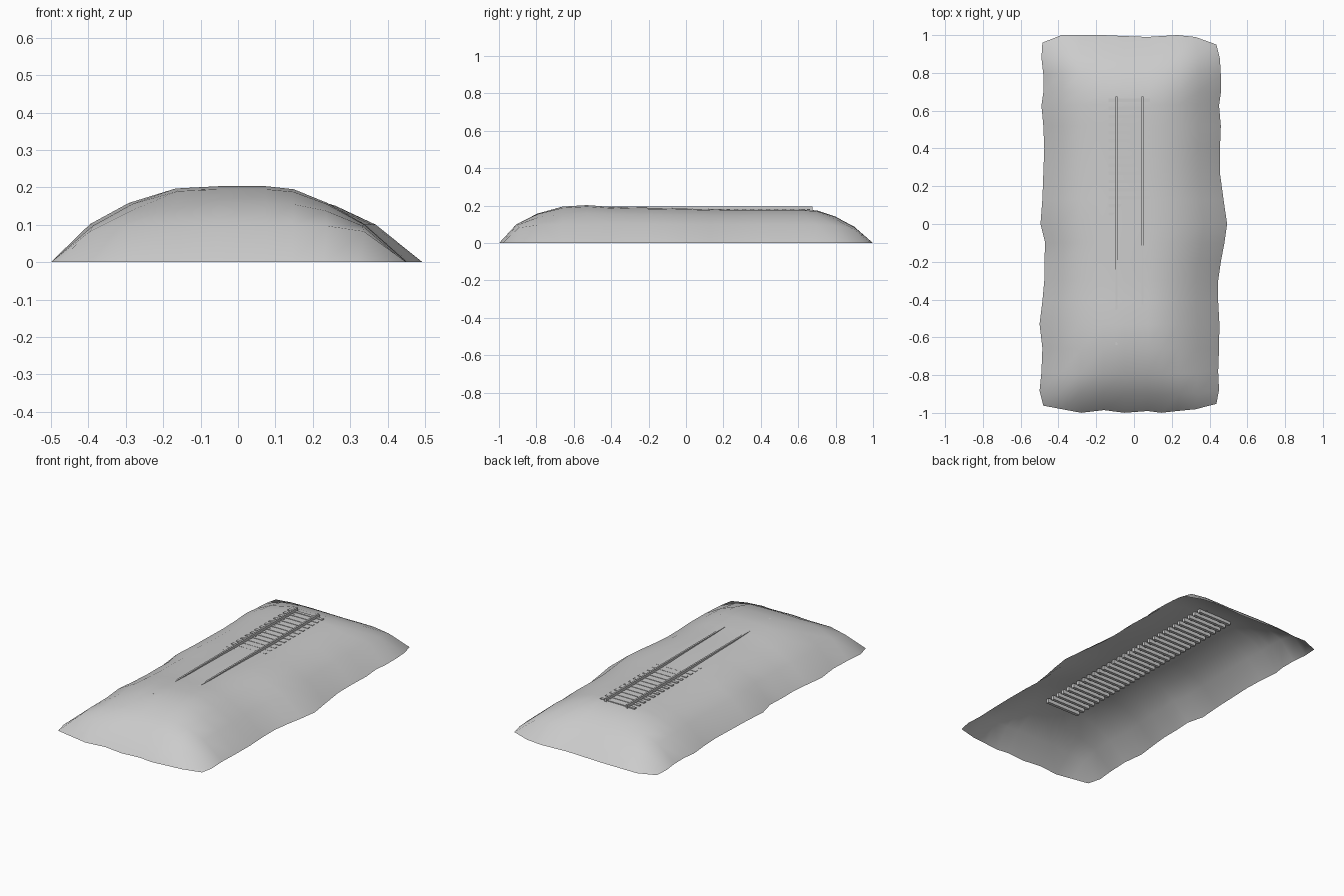
import bpy, bmesh

if "Cube" in bpy.data.objects:
    bpy.data.objects.remove(bpy.data.objects["Cube"])

grey = bpy.data.materials.new("plain_grey")
grey.use_nodes = True
grey.diffuse_color = (0.6, 0.6, 0.6, 1)
grey.node_tree.nodes["Principled BSDF"].inputs["Base Color"].default_value = (0.6, 0.6, 0.6, 1)


def make_object(name, bm):
    mesh = bpy.data.meshes.new(name)
    bm.to_mesh(mesh)
    bm.free()
    mesh.materials.append(grey)
    obj = bpy.data.objects.new(name, mesh)
    bpy.context.collection.objects.link(obj)
    return obj


def box(name, x0, x1, y0, y1, z0, z1):
    bm = bmesh.new()
    bmesh.ops.create_cube(bm, size=1)
    for v in bm.verts:
        v.co = (x0 + (v.co.x + 0.5) * (x1 - x0),
                y0 + (v.co.y + 0.5) * (y1 - y0),
                z0 + (v.co.z + 0.5) * (z1 - z0))
    return make_object(name, bm)


def blend(f, g):
    """Soft minimum of two 0..1 profiles."""
    if f <= 0 or g <= 0:
        return 0
    return (f ** -3 + g ** -3 - 1) ** (-1 / 3)


# Ground mound: open shell with an uneven rim
CREST = 0.203
across = [(-0.48, 0), (-0.38, .5), (-0.28, .78), (-0.16, .97), (-0.05, 1),
          (0.075, 1), (0.15, .96), (0.24, .78), (0.34, .5), (0.455, 0)]
along = [(-0.99, 0), (-0.9, .5), (-0.79, .78), (-0.66, .96), (-0.53, 1), (-0.41, .955),
         (-0.3, .935), (-0.2, .93), (-0.1, .92), (0, .91), (0.13, .89), (0.27, .88),
         (0.4, .88), (0.52, .88), (0.63, .88), (0.7, .86), (0.8, .7), (0.9, .43), (1, 0)]
# Sideways rim offsets for each row, left edge then right edge of the plan
low_rim = [0, -.02, -.01, -.005, -.02, -.005, .005, .005, .01, -.015,
           -.005, 0, .005, 0, -.01, 0, 0, -.01, -.005]
high_rim = [-.02, -.005, -.01, -.005, -.003, -.01, -.01, .005, .025, .04,
            .02, 0, 0, .005, -.005, .005, .005, 0, -.02]
front_rim = [.03, .01, -.01, .005, -.01, 0, -.01, 0, .01, .04]
back_rim = [-.04, 0, 0, 0, -.005, -.01, -.005, 0, -.01, -.05]

bm = bmesh.new()
rows = []
for j, (y, g) in enumerate(along):
    row = []
    for i, (x, f) in enumerate(across):
        side = abs(x) / 0.48
        shift = (low_rim if x < 0 else high_rim)[j] * side
        end = front_rim[i] if y < 0 else back_rim[i]
        row.append(bm.verts.new((x + shift, y + end * abs(y) ** 6, CREST * blend(f, g))))
    rows.append(row)
for a, b in zip(rows, rows[1:]):
    for i in range(len(a) - 1):
        bm.faces.new((a[i], a[i + 1], b[i + 1], b[i]))
for f in bm.faces:
    f.smooth = True
make_object("ground_mound", bm)

# Rails, sinking into the mound towards the front
for name, x in (("right_rail", -0.093), ("left_rail", 0.044)):
    box(name, x - 0.005, x + 0.005, -0.64, 0.675, 0.175, 0.195)

# Sleepers
for k in range(31):
    y = 0.655 - k * 0.043
    box("sleeper_%02d" % (k + 1), -0.135, 0.086, y - 0.009, y + 0.009, 0.157, 0.181)
